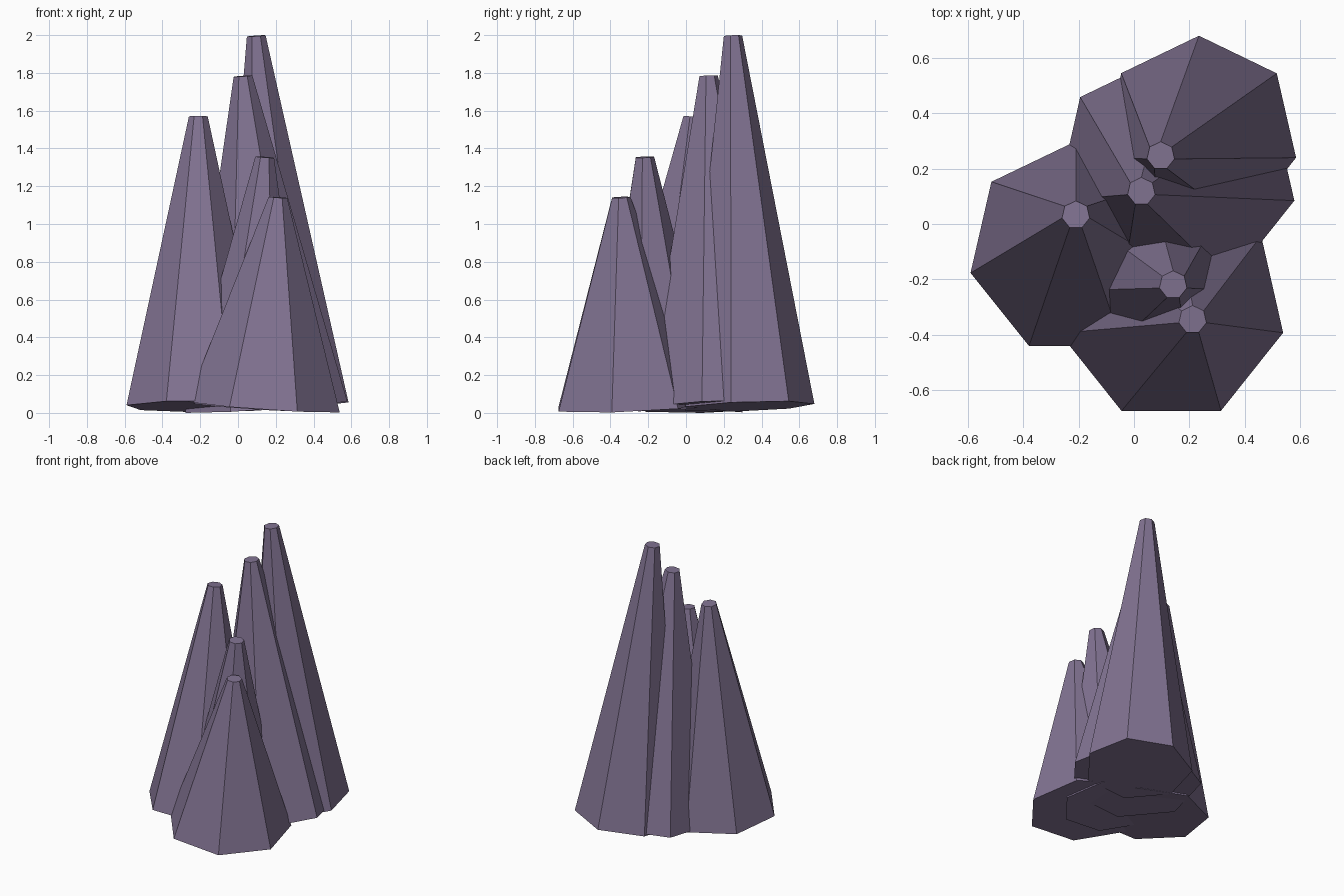
import bpy
import math
from mathutils import Matrix, Vector

if "Cube" in bpy.data.objects:
    bpy.data.objects.remove(bpy.data.objects["Cube"], do_unlink=True)

# Single purple stone colour
stone = bpy.data.materials.new("dusky_purple_stone")
stone.use_nodes = True
COLOUR = (0.22, 0.17, 0.285, 1)
stone.diffuse_color = COLOUR
stone.node_tree.nodes["Principled BSDF"].inputs["Base Color"].default_value = COLOUR

SIDES = 7
TIP_RADIUS = 0.051
BASE_Z = 0.034
LEAN = 0.08


def spire(name, x, y, radius, top, lean_angle):
    """Seven-sided tapered spire, leaning from its base centre."""
    a = math.radians(lean_angle)
    axis = Vector((LEAN * math.cos(a), LEAN * math.sin(a), 1))
    length = (top - BASE_Z) * axis.length
    bpy.ops.mesh.primitive_cone_add(vertices=SIDES, radius1=radius,
                                    radius2=TIP_RADIUS, depth=length)
    ob = bpy.context.object
    ob.name = name
    ob.data.transform(Matrix.Translation((0, 0, length / 2)))
    ob.data.transform(Vector((0, 0, 1)).rotation_difference(axis).to_matrix().to_4x4())
    ob.location = (x, y, BASE_Z)
    ob.data.materials.append(stone)


# Cluster, from the tallest at the back to the shortest at the front
spire("tallest_spire", 0.235, 0.32, 0.36, 1.996, 208)
spire("second_spire", 0.15, 0.183, 0.441, 1.783, 208)
spire("left_hand_spire", -0.21, -0.09, 0.39, 1.569, 90)
spire("inner_spire", 0.05, -0.167, 0.335, 1.354, 330)
spire("front_spire", 0.135, -0.301, 0.415, 1.141, 330)
